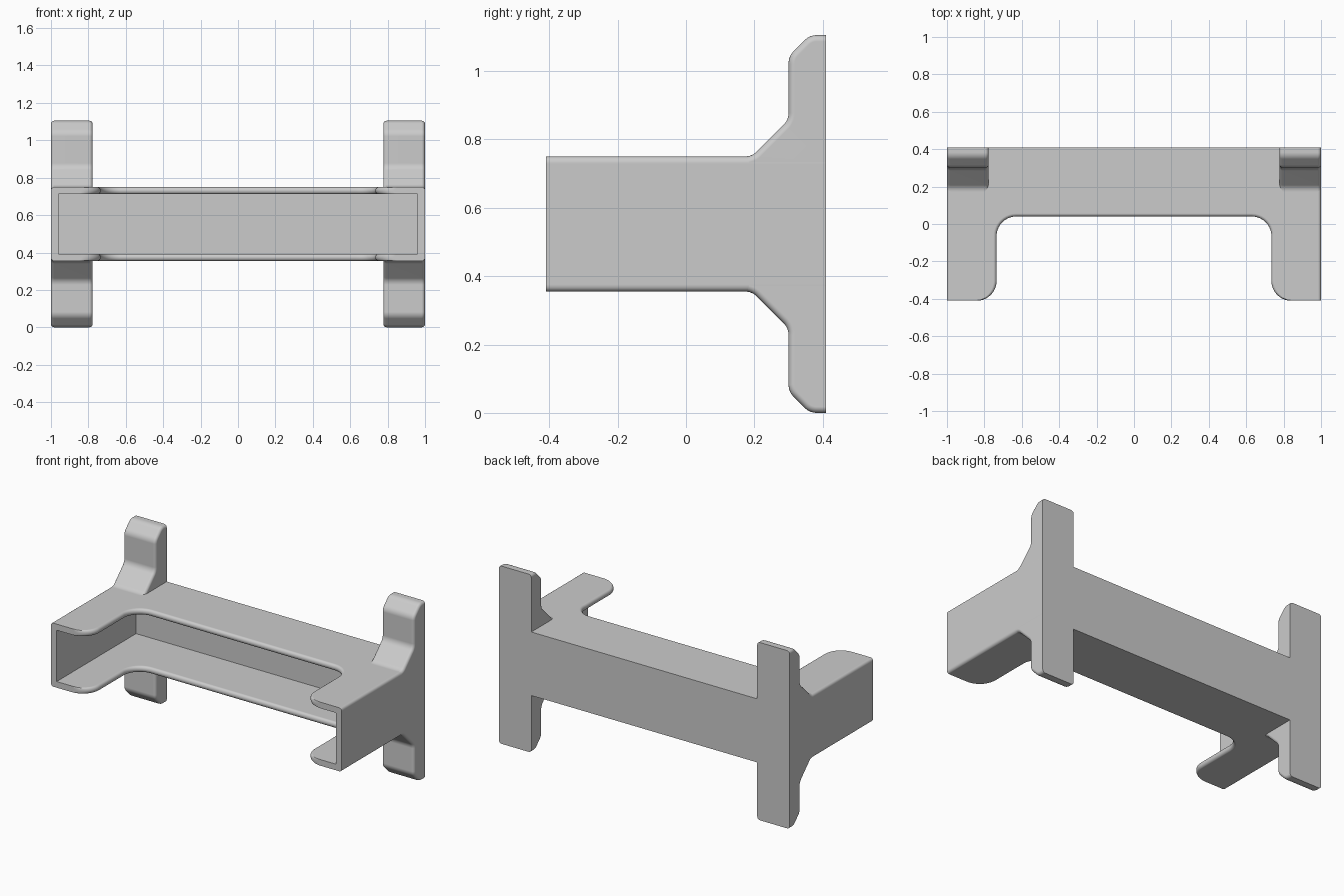
import bpy, bmesh, math
from mathutils import Vector

if "Cube" in bpy.data.objects:
    bpy.data.objects.remove(bpy.data.objects["Cube"])

MID, H = 0.5525, 1.105          # mirror height and overall height
TOP, IN = 0.75, 0.712           # outer and inner face of the top plate


def fillet(pts, seg=10):
    """2D outline from (x, y, radius) corners, rounding those with radius > 0."""
    out = []
    for i, (x, y, r) in enumerate(pts):
        p = Vector((x, y))
        if r == 0:
            out.append(p)
            continue
        a = (Vector(pts[i - 1][:2]) - p).normalized()
        b = (Vector(pts[(i + 1) % len(pts)][:2]) - p).normalized()
        half = a.angle(b) / 2
        c = p + (a + b).normalized() * (r / math.sin(half))
        s = p + a * (r / math.tan(half)) - c
        e = p + b * (r / math.tan(half)) - c
        turn = math.pi - 2 * half
        for k in range(seg + 1):
            t = k / seg
            out.append(c + (s * math.sin((1 - t) * turn) + e * math.sin(t * turn)) / math.sin(turn))
    return out


def loft(name, rings, pick=None, radius=0, sx=1, sz=1):
    """Skin stacked 3D outlines, bevel the picked edges, mirror by sx / sz."""
    bm = bmesh.new()
    rings = [[bm.verts.new(p) for p in ring] for ring in rings]
    bm.faces.new(rings[0])
    bm.faces.new(rings[-1])
    n = len(rings[0])
    for low, high in zip(rings, rings[1:]):
        for i in range(n):
            j = (i + 1) % n
            bm.faces.new((low[i], low[j], high[j], high[i]))
    bmesh.ops.recalc_face_normals(bm, faces=bm.faces)
    if pick:
        edges = [e for e in bm.edges if pick(e.verts[0].co, e.verts[1].co)]
        bmesh.ops.bevel(bm, geom=edges, offset=radius, segments=4, profile=0.5,
                        affect='EDGES', clamp_overlap=False)
    for v in bm.verts:
        v.co.x *= sx
        v.co.z = MID + (v.co.z - MID) * sz
    bmesh.ops.recalc_face_normals(bm, faces=bm.faces)
    me = bpy.data.meshes.new(name)
    bm.to_mesh(me)
    bm.free()
    ob = bpy.data.objects.new(name, me)
    bpy.context.collection.objects.link(ob)
    bpy.ops.object.select_all(action='DESELECT')
    ob.select_set(True)
    bpy.context.view_layer.objects.active = ob
    bpy.ops.object.shade_smooth_by_angle(angle=math.radians(30))
    wn = ob.modifiers.new("flat_normals", 'WEIGHTED_NORMAL')
    wn.keep_sharp = True


# Top and bottom plates: U outline, rounded notch lip and rounded outer side edge
def plate_ring(z, lip, rim):
    half = [(1 - rim, 0.41, 0), (1 - rim, -0.41, 0),
            (0.735 + lip, -0.41, 0.105), (0.735 + lip, 0.04 + lip, 0.105 + lip)]
    outline = fillet(half + [(-x, y, r) for x, y, r in reversed(half)])
    return [(p.x, p.y, z) for p in outline]


R = 0.017
arc = [(R * (1 - math.sin(a)), R * (1 - math.cos(a)))
       for a in (math.pi / 2 * k / 4 for k in range(5))]
layers = [plate_ring(IN + h, d, 0) for d, h in reversed([(h, d) for d, h in arc])]
layers = [plate_ring(IN + d, h, 0) for h, d in sorted(arc, reverse=True)]
layers += [plate_ring(TOP - d, h, h) for h, d in sorted(arc)]
for sz, name in ((1, "top_plate"), (-1, "bottom_plate")):
    loft(name, layers, sz=sz)

# Back and side walls joining the plates
walls = [(1, -0.41), (1, 0.41), (-1, 0.41), (-1, -0.41),
         (-0.96, -0.41), (-0.96, 0.37), (0.96, 0.37), (0.96, -0.41)]
loft("walls", [[(x, y, z) for x, y in walls] for z in (2 * MID - IN, IN)])

# Four mounting feet, stepped and chamfered, flush with the back and sides
foot = fillet([(0.41, 0.732, 0), (0.41, H, 0), (0.362, H, 0.05), (0.30, 1.043, 0.05),
               (0.30, 0.857, 0.05), (0.193, TOP, 0.05), (0.17, TOP, 0), (0.17, 0.732, 0)])


def foot_edges(a, b):
    m = (a + b) / 2
    return abs(a.x - b.x) < 1e-5 and m.y < 0.4099 and m.z > TOP - 1e-4


foot_rings = [[(x, p.x, p.y) for p in foot] for x in (0.777, 1.0)]
for sx, lr in ((1, "right"), (-1, "left")):
    for sz, ud in ((1, "upper"), (-1, "lower")):
        loft(f"{ud}_{lr}_foot", foot_rings, foot_edges, 0.018, sx, sz)
